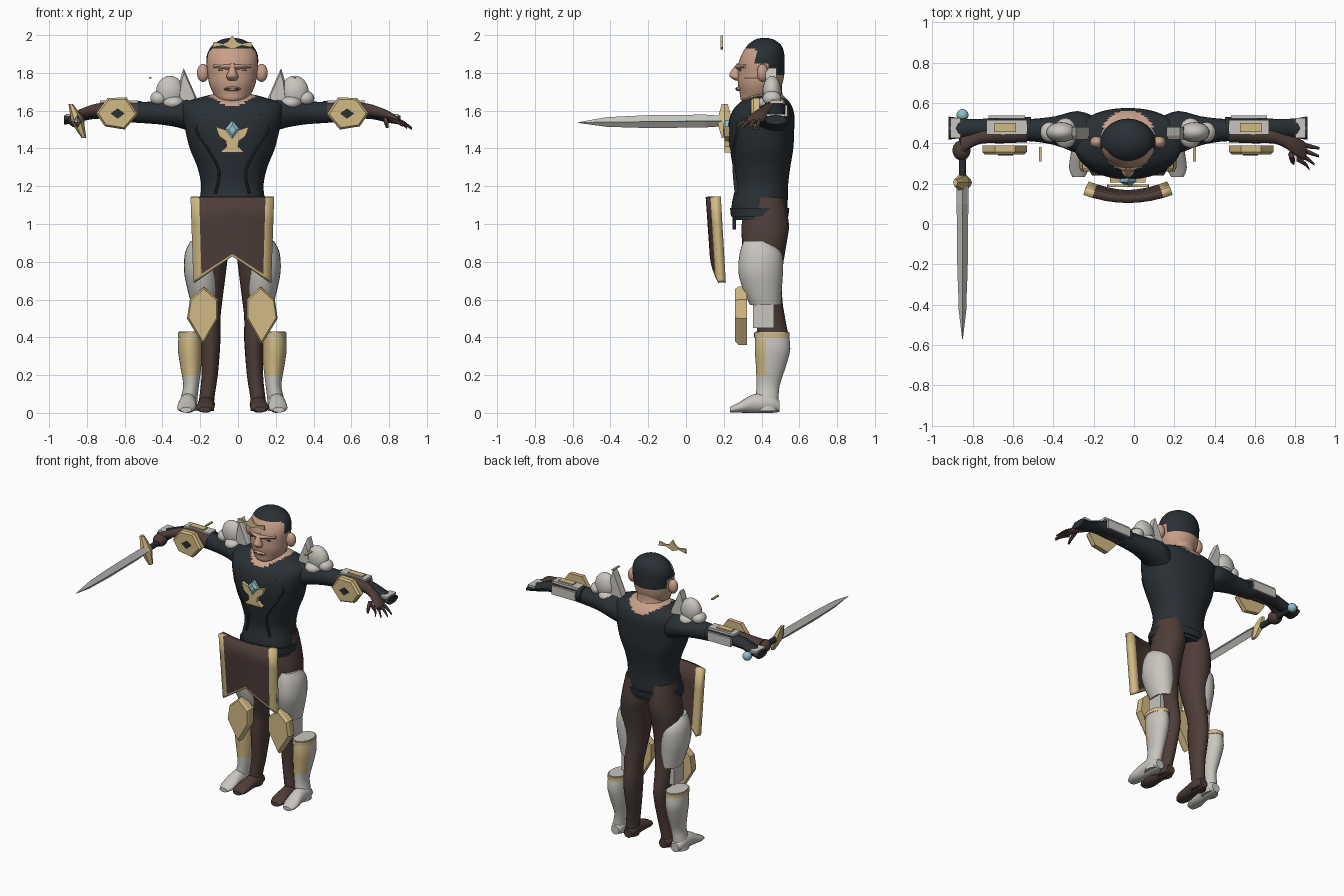
import bpy, bmesh, math
from mathutils import Vector

CX = -0.03  # body centre line

def mat(name, c):
    m = bpy.data.materials.new(name)
    m.diffuse_color = (*c, 1)
    return m

DARK = mat("charcoal cloth", (0.022, 0.029, 0.035))
BROWN = mat("dark brown", (0.075, 0.046, 0.040))
SKIN = mat("skin", (0.58, 0.35, 0.25))
WHITE = mat("pale armour", (0.58, 0.56, 0.52))
GOLD = mat("gold", (0.64, 0.49, 0.23))
BLUE = mat("pale blue", (0.27, 0.53, 0.58))

def finish(name, bm, mats, rule=None, smooth=40):
    bmesh.ops.recalc_face_normals(bm, faces=bm.faces)
    if rule:
        for f in bm.faces:
            f.material_index = rule(f.calc_center_median())
    bmesh.ops.translate(bm, verts=bm.verts, vec=(CX, 0, 0))
    me = bpy.data.meshes.new(name)
    bm.to_mesh(me)
    bm.free()
    ob = bpy.data.objects.new(name, me)
    bpy.context.collection.objects.link(ob)
    for m in mats:
        me.materials.append(m)
    if smooth:
        bpy.ops.object.select_all(action='DESELECT')
        ob.select_set(True)
        bpy.context.view_layer.objects.active = ob
        bpy.ops.object.shade_smooth_by_angle(angle=math.radians(smooth))
    return ob

def refine(rows, k):
    """Smoothly interpolate the cross-section rows."""
    out = []
    for i in range(len(rows) - 1):
        p = [rows[max(0, min(len(rows) - 1, i + j))] for j in (-1, 0, 1, 2)]
        for t in [j / k for j in range(k)]:
            out.append([b + t * (c - a) / 2 + t * t * (2 * a - 5 * b + 4 * c - d) / 2
                        + t ** 3 * (3 * b - a - 3 * c + d) / 2 for a, b, c, d in zip(*p)])
    return out + [list(rows[-1])]

def loft(name, axis, rows, mats, s=1, n=20, k=3, p=1.0, rule=None, smooth=40):
    """Rows are x, y, z and two radii; the ring lies across the axis."""
    bm = bmesh.new()
    rings = []
    for x, y, z, a, b in (refine(rows, k) if k > 1 else rows):
        ring = []
        for i in range(n):
            t = 2 * math.pi * i / n
            u, v = (math.copysign(abs(q) ** p, q) for q in (math.cos(t), math.sin(t)))
            o = {'x': (0, a * u, b * v), 'y': (a * u, 0, b * v), 'z': (a * u, b * v, 0)}[axis]
            ring.append(bm.verts.new((s * (x + o[0]), y + o[1], z + o[2])))
        rings.append(ring)
    for r, q in zip(rings, rings[1:]):
        for i in range(n):
            bm.faces.new((r[i], r[(i + 1) % n], q[(i + 1) % n], q[i]))
    bm.faces.new(rings[0])
    bm.faces.new(rings[-1])
    return finish(name, bm, mats, rule, smooth)

def prism(name, pts, y0, y1, m, s=1, shrink=1.0):
    """Front-facing plate cut from an x-z outline, front edge optionally chamfered."""
    bm = bmesh.new()
    c = sum((Vector(q) for q in pts), Vector((0, 0))) / len(pts)
    layers = [(y1, 1), (y0 + (y1 - y0) * 0.3, 1), (y0, shrink)] if shrink < 1 else [(y1, 1), (y0, 1)]
    rings = [[bm.verts.new((s * (c.x + (x - c.x) * f), y, c.y + (z - c.y) * f)) for x, z in pts]
             for y, f in layers]
    for r, q in zip(rings, rings[1:]):
        for i in range(len(pts)):
            j = (i + 1) % len(pts)
            bm.faces.new((r[i], r[j], q[j], q[i]))
    bm.faces.new(rings[0])
    bm.faces.new(rings[-1])
    return finish(name, bm, [m], smooth=0)

def ball(name, c, r, m, s=1):
    bm = bmesh.new()
    bmesh.ops.create_uvsphere(bm, u_segments=18, v_segments=12, radius=1)
    for v in bm.verts:
        v.co = (s * (c[0] + v.co.x * r[0]), c[1] + v.co.y * r[1], c[2] + v.co.z * r[2])
    return finish(name, bm, [m])

def box(name, c, r, m, s=1):
    pts = [(c[0] - r[0], c[2] - r[2]), (c[0] + r[0], c[2] - r[2]),
           (c[0] + r[0], c[2] + r[2]), (c[0] - r[0], c[2] + r[2])]
    return prism(name, pts, c[1] - r[1], c[1] + r[1], m, s)

# Tunic with open skin-coloured neckline
loft("tunic", 'z', [(0, .39, 1.02, .185, .14), (0, .39, 1.1, .178, .148), (0, .4, 1.2, .165, .14),
     (0, .4, 1.3, .185, .152), (0, .4, 1.4, .225, .168), (0, .398, 1.5, .25, .175),
     (0, .405, 1.58, .268, .168), (0, .415, 1.635, .26, .14), (0, .425, 1.67, .17, .10),
     (0, .425, 1.69, .09, .08)], [DARK, SKIN], n=56, k=5, p=.88,
     rule=lambda c: int(c.z > 1.612 + abs(c.x) * .52 and abs(c.x) < .14))
loft("belt", 'z', [(0, .39, 1.04, .192, .152), (0, .39, 1.085, .19, .157)], [DARK], n=40, k=1, p=.88)
prism("tunic_tab", [(-.05, 1.05), (.05, 1.05), (.03, .97), (-.03, .97)], .245, .265, DARK)
# Raised seams on the chest
for s in (-1, 1):
    loft("chest_seam", 'z', [(.09, .268, 1.16, .007, .012), (.07, .257, 1.28, .007, .012),
         (.13, .257, 1.4, .007, .012), (.19, .278, 1.5, .007, .012), (.14, .265, 1.58, .007, .012)],
         [DARK], s, n=6)
loft("neck", 'z', [(0, .41, 1.62, .13, .11), (0, .42, 1.67, .105, .095), (0, .42, 1.71, .09, .088),
     (0, .42, 1.79, .09, .088)], [SKIN], n=24)

# Head with short cropped hair
loft("head", 'z', [(0, .345, 1.635, .035, .03), (0, .365, 1.66, .075, .075), (0, .385, 1.69, .1, .1),
     (0, .392, 1.74, .122, .117), (0, .397, 1.79, .13, .123), (0, .4, 1.85, .137, .122),
     (0, .408, 1.9, .133, .112), (0, .415, 1.945, .107, .09), (0, .415, 1.975, .06, .052),
     (0, .415, 1.985, .015, .015)], [SKIN, DARK], n=40, k=5,
     rule=lambda c: int(c.z > 1.925 or (c.y > .37 and c.z > 1.845) or (c.y > .44 and c.z > 1.79)))
loft("nose", 'z', [(0, .275, 1.76, .02, .015), (0, .262, 1.78, .032, .03), (0, .265, 1.805, .022, .03),
     (0, .285, 1.85, .012, .015)], [SKIN], n=12)
loft("brow", 'x', [(-.10, .325, 1.835, .02, .012), (0, .277, 1.83, .02, .014), (.10, .325, 1.835, .02, .012)],
     [SKIN], n=10)
ball("lips", (0, .28, 1.715), (.045, .018, .012), SKIN)
box("mouth_line", (0, .267, 1.716), (.035, .004, .003), BROWN)
for s in (-1, 1):
    box("eye", (.052, .288, 1.813), (.024, .004, .004), BROWN, s)
    ball("ear", (.155, .405, 1.8), (.033, .03, .048), SKIN, s)
prism("tiara", [(-.105, 1.935), (-.1, 1.965), (-.05, 1.955), (-.025, 1.965), (0, 1.999), (.025, 1.965),
      (.05, 1.955), (.1, 1.965), (.105, 1.935), (.05, 1.945), (0, 1.925), (-.05, 1.945)], .183, .195, GOLD)

# Chest emblem
prism("emblem_cup", [(-.088, 1.515), (-.04, 1.50), (0, 1.46), (.04, 1.50), (.088, 1.515), (.07, 1.465),
      (.035, 1.44), (.03, 1.41), (.065, 1.378), (-.065, 1.378), (-.03, 1.41), (-.035, 1.44),
      (-.07, 1.465)], .205, .24, GOLD)
prism("emblem_gem", [(0, 1.55), (.04, 1.5), (0, 1.445), (-.04, 1.5)], .196, .235, BLUE, shrink=.5)

# Hanging skirt plate, curved, with a gold border
bm = bmesh.new()
us = [-1, -.79, -.5, -.25, 0, .25, .5, .79, 1]
grid = []
for i, t in enumerate((0, .3, .6, .96, 1)):
    row = []
    for u in us:
        z = 1.145 + (.83 - .14 * abs(u) - 1.145) * t
        x = u * (.215 - .015 * t)
        row.append(bm.verts.new((x, .125 + (1.145 - z) * .07 + .85 * x * x, z)))
    grid.append(row)
for r, q in zip(grid, grid[1:]):
    for i in range(len(us) - 1):
        f = bm.faces.new((r[i], r[i + 1], q[i + 1], q[i]))
        f.material_index = int(i in (0, len(us) - 2) or r is grid[3])
skirt = finish("skirt_plate", bm, [BROWN, GOLD], smooth=30)
md = skirt.modifiers.new("thickness", 'SOLIDIFY')
md.thickness, md.offset = .042, 0

for s in (-1, 1):
    # Arms and bracers
    loft("sleeve", 'x', [(.16, .43, 1.55, .10, .10), (.25, .455, 1.58, .105, .08), (.36, .462, 1.587, .072, .063),
         (.46, .465, 1.59, .057, .057), (.54, .465, 1.592, .054, .054)], [DARK], s)
    loft("forearm", 'x', [(.5, .455, 1.595, .05, .046), (.62, .45, 1.603, .05, .044), (.72, .435, 1.603, .036, .034),
         (.78, .41, 1.59, .034, .028), (.83, .385, 1.572, .045, .025), (.87, .365, 1.55, .048, .02),
         (.885, .36, 1.54, .035, .014)][:7 if s > 0 else 5], [BROWN], s)
    loft("bracer", 'x', [(.48, .475, 1.6, .055, .05), (.62, .478, 1.603, .052, .045), (.74, .475, 1.59, .045, .035),
         (.82, .475, 1.565, .048, .028), (.89, .475, 1.55, .058, .024)], [DARK], s, n=12)
    box("bracer_plate", (.6, .48, 1.645), (.10, .036, .008), WHITE, s)
    box("bracer_trim", (.61, .478, 1.656), (.055, .022, .005), GOLD, s)
    box("bracer_back_plate", (.6, .53, 1.6), (.09, .007, .03), WHITE, s)
    box("bracer_cuff", (.855, .475, 1.576), (.025, .05, .007), WHITE, s)
    prism("arm_shield", [(.5, 1.58), (.56, 1.67), (.66, 1.667), (.722, 1.585), (.675, 1.517), (.57, 1.5)],
          .345, .388, GOLD, s, .88)
    prism("arm_shield_gem", [(.57, 1.585), (.607, 1.612), (.645, 1.585), (.607, 1.557)], .34, .348, DARK, s)
    # Shoulder guards
    prism("shoulder_fin", [(.258, 1.825), (.225, 1.75), (.19, 1.67), (.19, 1.62), (.29, 1.6), (.285, 1.69),
          (.275, 1.77)], .42, .48, WHITE, s, .8)
    ball("shoulder_guard", (.33, .455, 1.70), (.075, .05, .085), WHITE, s)
    ball("shoulder_guard_lobe", (.39, .455, 1.665), (.045, .05, .04), WHITE, s)
    ball("shoulder_guard_base", (.31, .45, 1.64), (.06, .075, .04), WHITE, s)
    box("loose_strip", (.435 if s < 0 else .33, .345, 1.775), (.007, .036, .004), GOLD, s)

    # Legs and bare feet
    loft("leg", 'z', [(.09, .42, 1.14, .085, .1), (.1, .42, 1.0, .1, .125), (.115, .415, .9, .1, .118),
         (.12, .41, .75, .087, .1), (.12, .43, .6, .068, .08), (.118, .45, .5, .055, .075),
         (.115, .457, .38, .052, .083), (.12, .445, .2, .043, .058), (.135, .435, .08, .04, .05),
         (.138, .435, .01, .042, .05)], [BROWN], s)
    loft("foot", 'y', [(.135, .49, .035, .03, .03), (.137, .44, .045, .045, .044), (.14, .36, .04, .044, .039),
         (.145, .28, .028, .05, .026), (.147, .24, .018, .03, .014)], [BROWN], s)
    # Thigh, knee and boot armour
    loft("thigh_guard", 'z', [(.165, .375, .91, .055, .07), (.165, .395, .85, .085, .11), (.165, .395, .75, .091, .118),
         (.155, .405, .65, .082, .102), (.15, .42, .57, .066, .08)], [WHITE], s, n=24)
    prism("knee_shield", [(.15, .668), (.225, .6), (.24, .5), (.155, .36), (.075, .5), (.075, .6)],
          .26, .322, GOLD, s, .9)
    box("knee_side_plate", (.175, .41, .51), (.028, .055, .06), WHITE, s)
    loft("boot", 'z', [(.222, .455, .43, .06, .086), (.224, .458, .34, .064, .094), (.22, .45, .25, .056, .08),
         (.218, .435, .15, .042, .062), (.228, .43, .08, .044, .06), (.235, .43, .01, .046, .06)],
         [WHITE, GOLD], s, n=32, k=4, rule=lambda c: int(c.y < .425 and .19 < c.z < .4))
    loft("boot_rim", 'z', [(.222, .455, .4, .066, .094), (.222, .455, .425, .066, .094)], [GOLD], s, n=28, k=1)
    loft("boot_foot", 'y', [(.23, .495, .035, .03, .03), (.232, .45, .05, .046, .05), (.237, .36, .05, .045, .05),
         (.242, .28, .028, .05, .027), (.245, .232, .016, .03, .014)], [WHITE], s)

# Open hand on one side
for i, (x, y, z) in enumerate([(.95, .375, 1.507), (.948, .335, 1.505), (.925, .295, 1.508), (.9, .27, 1.52)]):
    y0 = .393 - .023 * i
    loft("finger", 'x', [(.86 - .008 * i, y0, 1.552, .013, .012), ((.86 + x) / 2, (y0 + y) / 2, 1.537, .011, .011),
         (x, y, z, .006, .006)], [BROWN], n=8)
loft("thumb", 'z', [(.81, .345, 1.565, .016, .018), (.815, .315, 1.535, .012, .013), (.82, .3, 1.507, .006, .007)],
     [BROWN], n=8)
# Closed hand holding the sword
ball("fist", (-.825, .365, 1.552), (.045, .05, .042), BROWN)

# Sword
X = -.82
for nm, m, w, h in (("blade", WHITE, .026, .034), ("blade_fuller", BLUE, .029, .016)):
    end = -.57 if m is WHITE else -.42
    loft(nm, 'y', [(X, .2, 1.545, w, h * .8), (X, .1, 1.545, w, h), (X, -.2, 1.542, w * .9, h),
         (X, -.42 if m is WHITE else -.34, 1.54, w * .75, h * .75), (X, end, 1.537, .002, .002)],
         [m], n=4, k=1, smooth=0)
loft("sword_guard", 'z', [(-.785, .205, 1.455, .012, .018), (-.8, .205, 1.49, .022, .03), (X, .205, 1.545, .034, .046),
     (-.84, .205, 1.6, .022, .03), (-.855, .205, 1.635, .012, .018)], [GOLD], n=6, k=1, smooth=0)
loft("sword_grip", 'y', [(X, .23, 1.545, .018, .02), (X, .525, 1.545, .018, .02)], [DARK], n=12, k=1)
ball("pommel", (X, .54, 1.545), (.03, .03, .03), BLUE)
